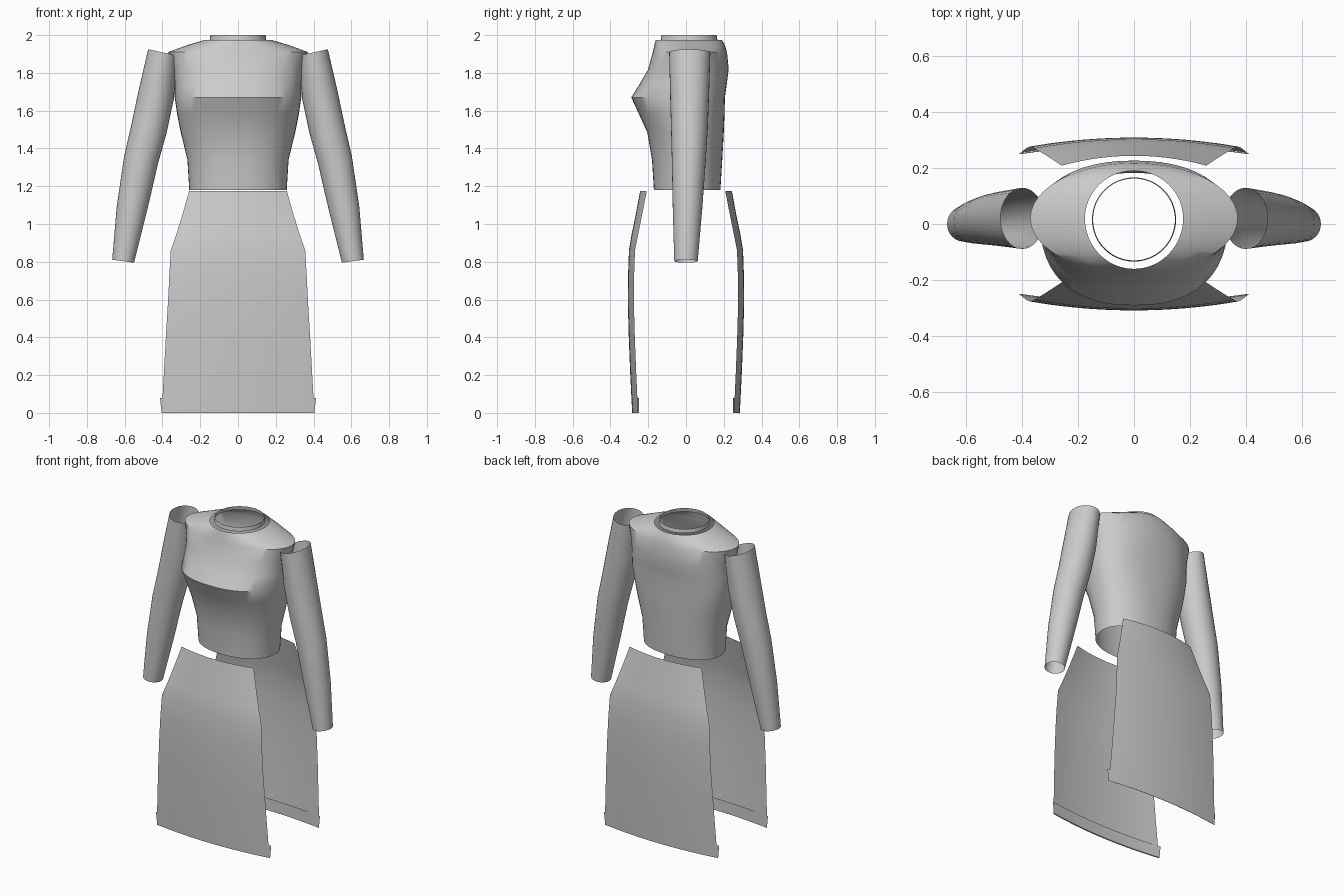
import bpy, math
from mathutils import Vector


def sheet(name, rows, closed):
    """Skin a grid of point rows as an open surface."""
    n = len(rows[0])
    verts = [p for r in rows for p in r]
    faces = []
    for i in range(len(rows) - 1):
        for j in range(n if closed else n - 1):
            k = (j + 1) % n
            faces.append((i*n + j, i*n + k, (i+1)*n + k, (i+1)*n + j))
    me = bpy.data.meshes.new(name)
    me.from_pydata(verts, [], faces)
    ob = bpy.data.objects.new(name, me)
    bpy.context.collection.objects.link(ob)
    bpy.ops.object.select_all(action='DESELECT')
    ob.select_set(True)
    bpy.context.view_layer.objects.active = ob
    bpy.ops.object.shade_smooth_by_angle(angle=math.radians(40))
    return ob


def ring(z, w, front, back, e=2.0, cy=0.02, n=48):
    """Body section: half width, front and back depth, squareness."""
    pts = []
    for i in range(n):
        a = 2 * math.pi * i / n
        c, s = math.cos(a), math.sin(a)
        x = w * math.copysign(abs(c) ** (2 / e), c)
        d = back - cy if s > 0 else cy - front
        pts.append((x, cy + d * math.copysign(abs(s) ** (2 / e), s), z))
    return pts


# Bodice from waist to neckline
sheet("bodice", [ring(*r) for r in [
    (1.18, 0.258, -0.17, 0.182, 2.2),
    (1.34, 0.268, -0.18, 0.192, 2.2),
    (1.485, 0.303, -0.205, 0.2, 2.3),
    (1.58, 0.322, -0.248, 0.204, 2.35),
    (1.67, 0.335, -0.29, 0.206, 2.4),
    (1.74, 0.335, -0.246, 0.216, 2.3),
    (1.82, 0.342, -0.2, 0.226, 2.2),
    (1.91, 0.37, -0.176, 0.217, 2.0),
    (1.945, 0.275, -0.168, 0.207, 2.0),
    (1.975, 0.175, -0.16, 0.19, 2.0)]], True)

# Collar band standing free inside the neckline
sheet("collar", [ring(1.975, 0.15, -0.134, 0.166, 2, 0.016),
                 ring(2.0, 0.146, -0.13, 0.162, 2, 0.016)], True)


# Sleeves: centre x, y, z, tilt height, half width, half depth
SLEEVE = [(0.398, 0.020, 1.908, 0.017, 0.078, 0.109),
          (0.434, 0.019, 1.68, 0.019, 0.094, 0.103),
          (0.472, 0.018, 1.50, 0.019, 0.094, 0.097),
          (0.513, 0.015, 1.34, 0.018, 0.090, 0.09),
          (0.562, 0.008, 1.08, 0.013, 0.080, 0.078),
          (0.608, 0.0, 0.803, 0.008, 0.058, 0.062)]
for side, label in ((-1, "right"), (1, "left")):
    rows = []
    for cx, cy, cz, dz, w, d in SLEEVE:
        angs = [2 * math.pi * i / 32 for i in range(32)]
        rows.append([(side * (cx + w * math.cos(a)), cy + d * math.sin(a),
                      cz + dz * math.cos(a)) for a in angs])
    sheet(label + "_sleeve", rows, True)


# Skirt panels with turned-up hem: z, half width, centre y, edge y
PANEL = [(1.175, 0.258, 0.243, 0.208),
         (1.05, 0.294, 0.266, 0.232),
         (0.95, 0.325, 0.287, 0.252),
         (0.86, 0.356, 0.302, 0.270),
         (0.72, 0.364, 0.307, 0.275),
         (0.58, 0.371, 0.308, 0.276),
         (0.40, 0.382, 0.303, 0.271),
         (0.20, 0.393, 0.295, 0.263),
         (0.0, 0.404, 0.285, 0.254),
         (0.003, 0.405, 0.279, 0.249),
         (0.08, 0.413, 0.280, 0.250)]
for side, label in ((-1, "front"), (1, "back")):
    rows = []
    for z, w, yc, ye in PANEL:
        ts = [i / 10 - 1 for i in range(21)]
        rows.append([(w * t, side * (yc - (yc - ye) * t * t), z) for t in ts])
    sheet(label + "_skirt_panel", rows, False)
